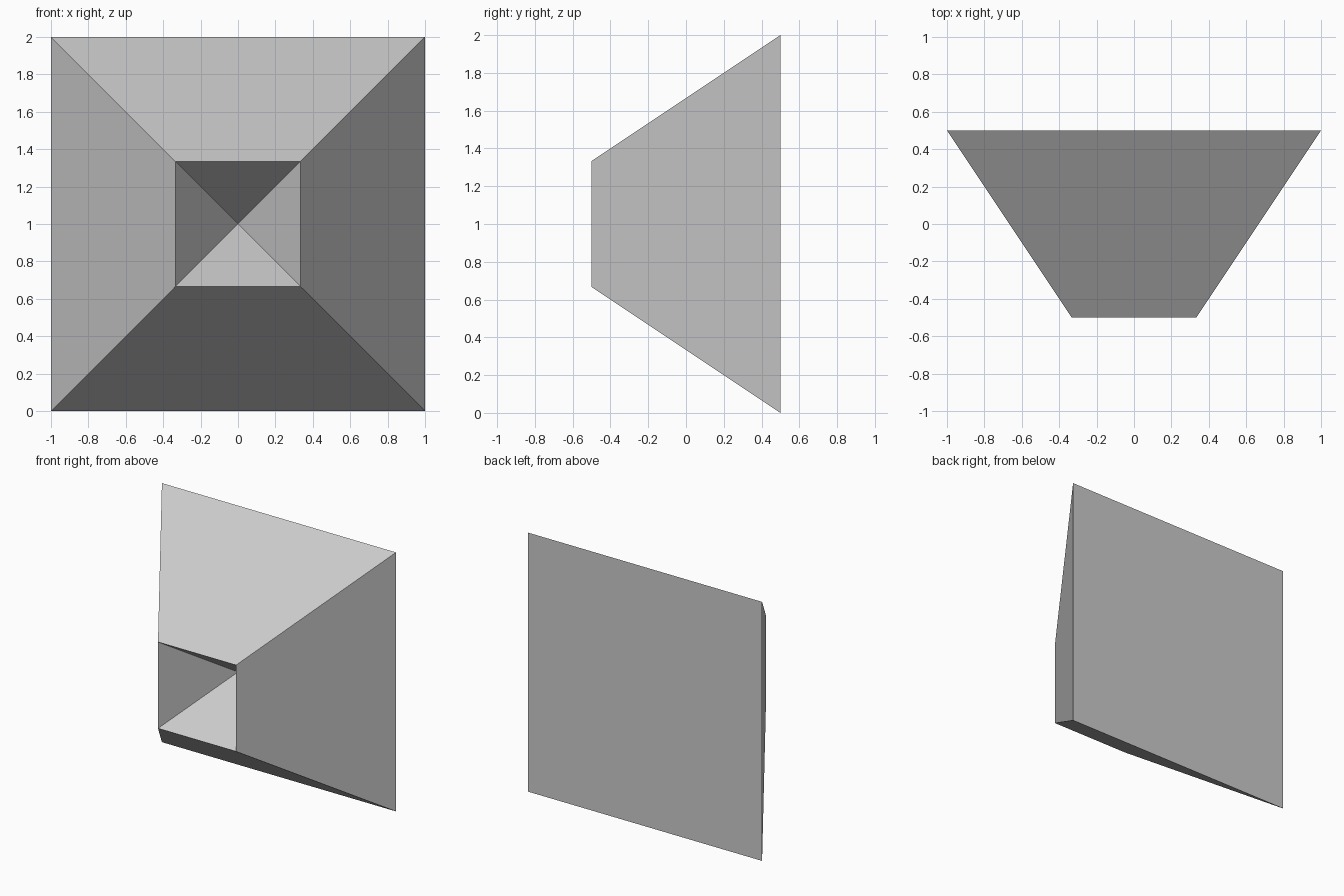
import bpy
import bmesh
from math import pi, sqrt
from mathutils import Matrix, Vector

if "Cube" in bpy.data.objects:
    bpy.data.objects.remove(bpy.data.objects["Cube"])

# Square frustum: wide base at the back (+y), small end at the front (-y)
bm = bmesh.new()
placement = (Matrix.Translation((0, 0, 1))
             @ Matrix.Rotation(pi / 2, 4, 'X')
             @ Matrix.Rotation(pi / 4, 4, 'Z'))
bmesh.ops.create_cone(bm, cap_ends=True, segments=4, radius1=sqrt(2),
                      radius2=sqrt(2) / 3, depth=1, matrix=placement)

# Pyramid-shaped recess sunk into the front end
front = min(bm.faces, key=lambda f: f.calc_center_median().y)
apex = bmesh.ops.poke(bm, faces=[front])["verts"][0]
apex.co = Vector((0, 0, 1))

bmesh.ops.recalc_face_normals(bm, faces=bm.faces)
mesh = bpy.data.meshes.new("recessed_frustum")
bm.to_mesh(mesh)
bm.free()
body = bpy.data.objects.new("recessed_frustum", mesh)
bpy.context.collection.objects.link(body)
